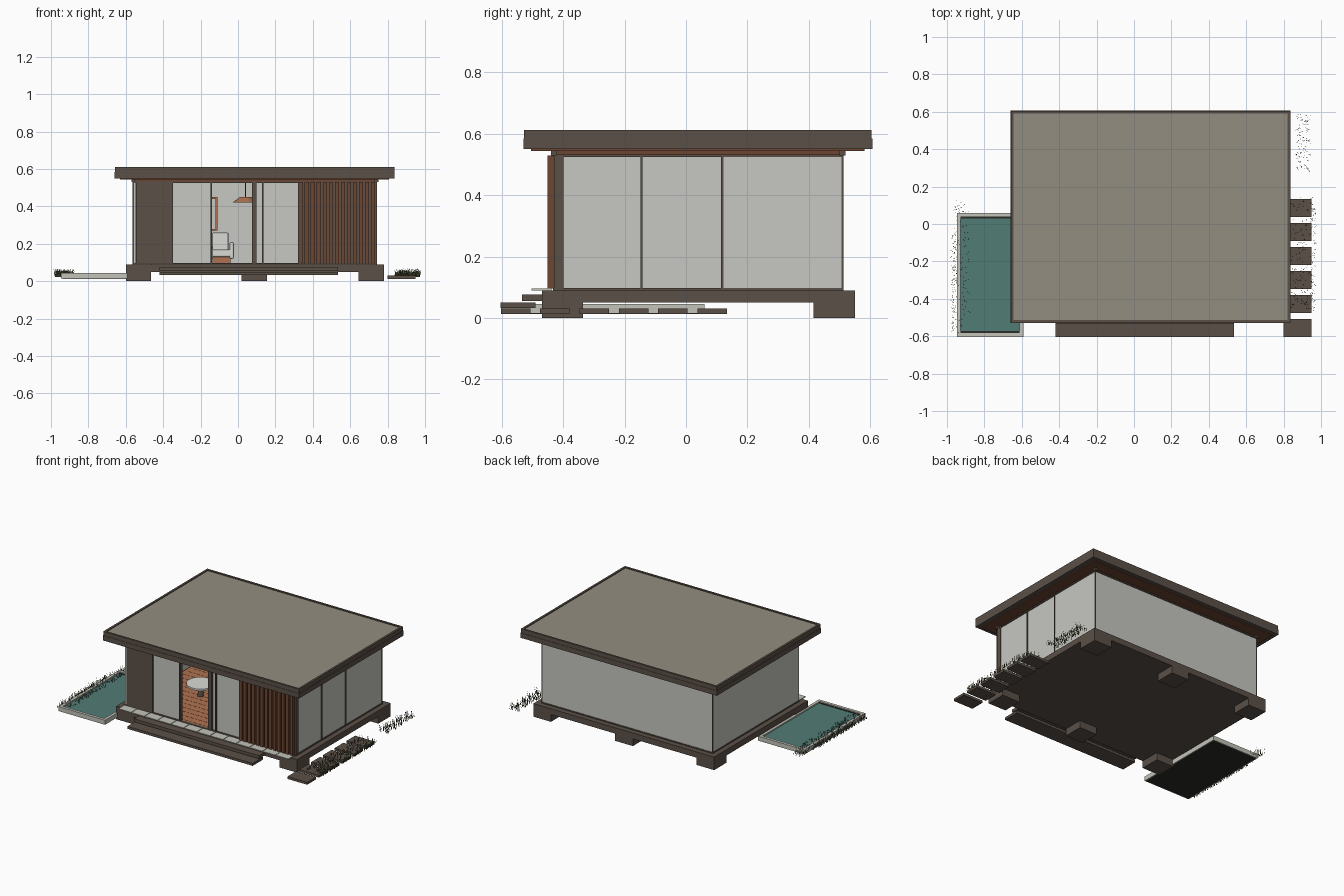
import bpy
import bmesh
import random
from mathutils import Matrix, Vector

default = bpy.data.objects.get("Cube")
if default:
    bpy.data.objects.remove(default, do_unlink=True)
random.seed(4)


def material(name, red, green, blue):
    m = bpy.data.materials.new(name)
    m.use_nodes = True
    m.diffuse_color = (red, green, blue, 1)
    m.node_tree.nodes["Principled BSDF"].inputs["Base Color"].default_value = (red, green, blue, 1)
    return m


DARK = material("dark_brown", .105, .08, .064)
WALL = material("pale_grey", .57, .58, .54)
ROOF = material("roof_olive_grey", .29, .27, .22)
WOOD = material("dark_wood", .15, .062, .032)
FLOOR = material("warm_wood", .43, .17, .08)
WATER = material("teal_water", .085, .2, .18)
BLACK = material("basin_black", .025, .025, .02)
STONE = material("light_stone", .55, .55, .49)
FABRIC = material("white_fabric", .7, .7, .66)
GRASS = material("grass_green", .075, .085, .035)


def finish(name, bm, mat):
    mesh = bpy.data.meshes.new(name)
    bm.to_mesh(mesh)
    bm.free()
    mesh.materials.append(mat)
    obj = bpy.data.objects.new(name, mesh)
    bpy.context.collection.objects.link(obj)
    return obj


def boxes(name, mat, *spans, bevel=0):
    """One object from boxes given as (x0, x1, y0, y1, z0, z1)."""
    bm = bmesh.new()
    for x0, x1, y0, y1, z0, z1 in spans:
        centre = Vector((x0 + x1, y0 + y1, z0 + z1)) / 2
        size = Vector((x1 - x0, y1 - y0, z1 - z0, 1))
        bmesh.ops.create_cube(bm, size=1, matrix=Matrix.Translation(centre) @ Matrix.Diagonal(size))
    obj = finish(name, bm, mat)
    if bevel:
        mod = obj.modifiers.new("soft_edges", "BEVEL")
        mod.width, mod.segments = bevel, 2
    return obj


def ring(x0, x1, y0, y1, z0, z1, t):
    """Four boxes forming a rectangular border of width t."""
    return [(x0, x1, y0, y0 + t, z0, z1), (x0, x1, y1 - t, y1, z0, z1),
            (x0, x0 + t, y0 + t, y1 - t, z0, z1), (x1 - t, x1, y0 + t, y1 - t, z0, z1)]


def cone(name, mat, x, y, z, height, bottom, top, sides=20):
    bm = bmesh.new()
    bmesh.ops.create_cone(bm, cap_ends=True, segments=sides, radius1=bottom, radius2=top,
                          depth=height, matrix=Matrix.Translation((x, y, z + height / 2)))
    return finish(name, bm, mat)


# Main extents of the house
LEFT, RIGHT, FRONT, BACK = -.56, .74, -.43, .51
LOW, HIGH = .095, .53
BX0, BX1, BY0, BY1 = -.6, .78, -.47, .55

# Base, footings and steps
boxes("base_slab", DARK, (BX0, BX1, BY0, BY1, .05, .09))
boxes("footings", DARK, *[(x, x + .135, y, y + .135, 0, .05)
                          for x in (BX0, .02, BX1 - .135) for y in (BY0, BY1 - .135)])
boxes("front_steps", DARK, (-.42, .535, -.605, -.49, .033, .05),
      (-.42, .535, -.535, BY0, .055, .076))

# Porch tiles and floor
pitch = (RIGHT - LEFT) / 13
boxes("porch_tiles", STONE, *[(LEFT + i * pitch, LEFT + (i + 1) * pitch - .004,
                              -.503, FRONT - .008, .09, .096) for i in range(13)])
boxes("interior_floor", FLOOR, (LEFT, RIGHT, FRONT, BACK, .09, .094))
boxes("floor_joints", WOOD, *[(LEFT + .03, RIGHT - .03, y / 20, y / 20 + .003, .094, .0946)
                             for y in range(-8, 10)])

# Solid walls
boxes("back_wall", WALL, (LEFT, RIGHT, BACK - .012, BACK, LOW, HIGH))
boxes("left_wall", WALL, (LEFT, LEFT + .012, FRONT, BACK, LOW, HIGH))
boxes("right_rear_wall", WALL, (RIGHT - .012, RIGHT, .12, BACK, LOW, HIGH))
boxes("right_glass_panels", WALL, (RIGHT - .01, RIGHT - .002, -.4, -.148, LOW, HIGH),
      (RIGHT - .01, RIGHT - .002, -.142, .114, LOW, HIGH))
boxes("right_mullions", DARK, *[(RIGHT - .012, RIGHT + .004, y - .004, y + .004, LOW, HIGH)
                               for y in (-.145, .118)])
boxes("front_right_post", DARK, (RIGHT - .03, RIGHT + .003, FRONT, -.4, LOW, HIGH))
boxes("rear_corner_trims", DARK, *[(x - .003, x + .003, BACK - .003, BACK + .003, LOW, HIGH)
                                  for x in (LEFT, RIGHT)])
boxes("wall_rails", DARK, *ring(LEFT - .004, RIGHT + .004, FRONT - .004, BACK + .004, HIGH - .005, HIGH + .003, .016),
      *ring(LEFT - .004, RIGHT + .004, FRONT - .004, BACK + .004, .09, LOW + .002, .016))

# Front facade
boxes("front_dark_panel", DARK, (LEFT + .014, -.355, FRONT - .004, -.4, LOW, HIGH))
boxes("front_glass_panels", WALL, (-.35, -.142, FRONT + .008, FRONT + .016, LOW, HIGH),
      (.1, .128, FRONT + .016, FRONT + .024, LOW, HIGH),
      (.134, .32, FRONT + .008, FRONT + .016, LOW, HIGH))
boxes("front_mullions", DARK, *[(x - w, x + w, FRONT - .003, FRONT + .022, LOW, HIGH)
                               for x, w in ((-.352, .004), (-.142, .004), (.088, .012), (.131, .004))])
boxes("slat_backing", DARK, (.32, RIGHT, FRONT, FRONT + .02, LOW, HIGH))
slat = (RIGHT - .32) / 13
boxes("wood_slats", WOOD, *[(.324 + i * slat, .324 + (i + .68) * slat, FRONT - .022, FRONT, LOW, HIGH)
                           for i in range(13)])

# Roof
RX0, RX1, RY0, RY1 = -.66, .838, -.53, .607
boxes("wall_plate", WOOD, (LEFT + .005, RIGHT - .005, FRONT, BACK - .005, HIGH, .55))
boxes("plate_brackets", DARK, *[(x, x + .02, y, y + .02, HIGH, .55)
                               for x in (LEFT - .01, RIGHT - .01) for y in (FRONT - .01, BACK - .01)])
boxes("soffit", WOOD, (RX0 + .03, RX1 - .03, RY0 + .025, RY1 - .025, .544, .552))
boxes("roof_slab", DARK, (RX0, RX1, RY0, RY1, .55, .584))
boxes("roof_rim", DARK, *ring(RX0 + .002, RX1 - .002, RY0 + .002, RY1 - .002, .584, .612, .014))
boxes("roof_panel", ROOF, (RX0 + .016, RX1 - .016, RY0 + .016, RY1 - .016, .584, .606))

# Pool
PX0, PX1, PY0, PY1 = -.947, -.592, -.603, .06
boxes("pool_rim", STONE, *ring(PX0, PX1, PY0, PY1, .014, .045, .02))
boxes("pool_basin", BLACK, (PX0 + .008, PX1 - .008, PY0 + .008, PY1 - .008, .012, .032))
boxes("pool_edge", BLACK, *[(PX0 + .02, PX1 - .02, y, y + .01, .032, .038)
                           for y in (PY0 + .02, PY1 - .03)])
boxes("pool_water", WATER, (PX0 + .02, PX1 - .02, PY0 + .02, PY1 - .02, .03, .036))

# Stepping stones
boxes("stepping_stones", DARK, *[(.8, .95, y, y + .096, .013, .03)
                                for y in [-.603 + i * .128 for i in range(6)]])

# Furniture
boxes("wall_frame", FLOOR, *[(x0, x1, BACK - .025, BACK - .012, z0, z1) for x0, x1, z0, z1 in
                            ((-.3, -.11, .44, .45), (-.3, -.11, .27, .28),
                             (-.3, -.29, .28, .44), (-.12, -.11, .28, .44))])
boxes("armchair", FABRIC, (-.14, -.03, .05, .16, .13, .17), (-.14, -.05, .15, .18, .13, .26),
      (-.155, -.135, .05, .17, .12, .2), (-.045, -.022, .05, .17, .12, .21), bevel=.008)
boxes("armchair_base", FLOOR, (-.135, -.04, .06, .16, .094, .13))
cone("lamp_shade", FLOOR, .04, .05, .42, .03, .07, .03)
cone("lamp_cord", DARK, .04, .05, .45, .08, .003, .003, 6)
cone("round_table_top", FABRIC, -.25, -.05, .17, .012, .09, .09, 28)
cone("round_table_leg", DARK, -.25, -.05, .094, .076, .02, .012, 12)


# Grass blades, thin and mostly facing front
def grass(name, beds):
    bm = bmesh.new()
    for count, x0, x1, y0, y1 in beds:
        for i in range(count):
            x, y = random.uniform(x0, x1), random.uniform(y0, y1)
            tall, lean = random.uniform(.015, .045), random.uniform(-.016, .016)
            w = .0025
            tip = bm.verts.new((x + lean, y + random.uniform(-.008, .008), .024 + tall))
            bm.faces.new((bm.verts.new((x - w, y, .022)), bm.verts.new((x + w, y, .022)), tip))
    finish(name, bm, GRASS)


grass("pool_grass", [(230, -.975, -.935, -.58, -.05), (60, -.965, -.89, -.05, .125),
                     (110, -.925, -.885, -.58, -.05)])
grass("path_grass", [(150, .87, .945, .28, .59), (130, .945, .97, -.47, .14),
                     (170, .84, .93, -.46, .14)])
